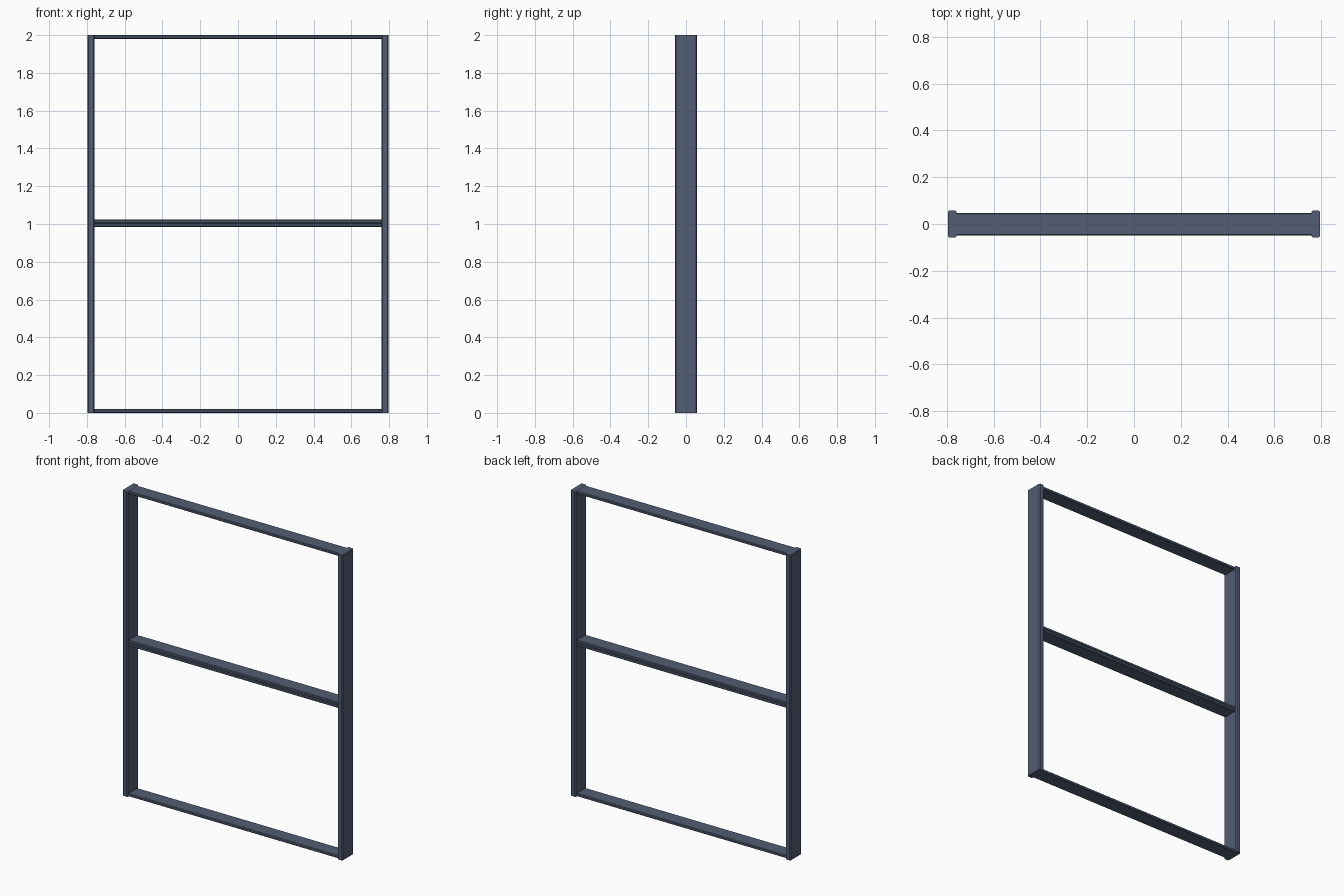
import bpy
import bmesh

if "Cube" in bpy.data.objects:
    bpy.data.objects.remove(bpy.data.objects["Cube"], do_unlink=True)

# Painted metal
steel = bpy.data.materials.new("slate_blue_metal")
steel.use_nodes = True
colour = (0.085, 0.11, 0.175, 1)
steel.diffuse_color = colour
steel.node_tree.nodes["Principled BSDF"].inputs["Base Color"].default_value = colour


def bar(name, centre, size, axis, chamfer):
    """Box whose four long edges, running along axis, are chamfered."""
    bm = bmesh.new()
    bmesh.ops.create_cube(bm, size=1)
    for v in bm.verts:
        v.co = [c + p * s for c, p, s in zip(centre, v.co, size)]
    long_edges = [e for e in bm.edges
                  if abs(e.verts[0].co[axis] - e.verts[1].co[axis]) > 0.5]
    bmesh.ops.bevel(bm, geom=long_edges, offset=chamfer, segments=1,
                    affect='EDGES', profile=0.5)
    mesh = bpy.data.meshes.new(name)
    bm.to_mesh(mesh)
    bm.free()
    mesh.materials.append(steel)
    obj = bpy.data.objects.new(name, mesh)
    bpy.context.collection.objects.link(obj)


# Upright side posts
for side, sign in (("left", 1), ("right", -1)):
    bar(side + "_post", (sign * 0.778, 0, 1), (0.037, 0.116, 2), 2, 0.006)

# Cross rails: one at each end and a stacked pair in the middle
rail_height = 0.019
rails = {"bottom_rail": 0.01, "lower_middle_rail": 0.994,
         "upper_middle_rail": 1.013, "top_rail": 1.99}
for name, z in rails.items():
    bar(name, (0, -0.001, z), (1.53, 0.096, rail_height), 0, 0.004)
